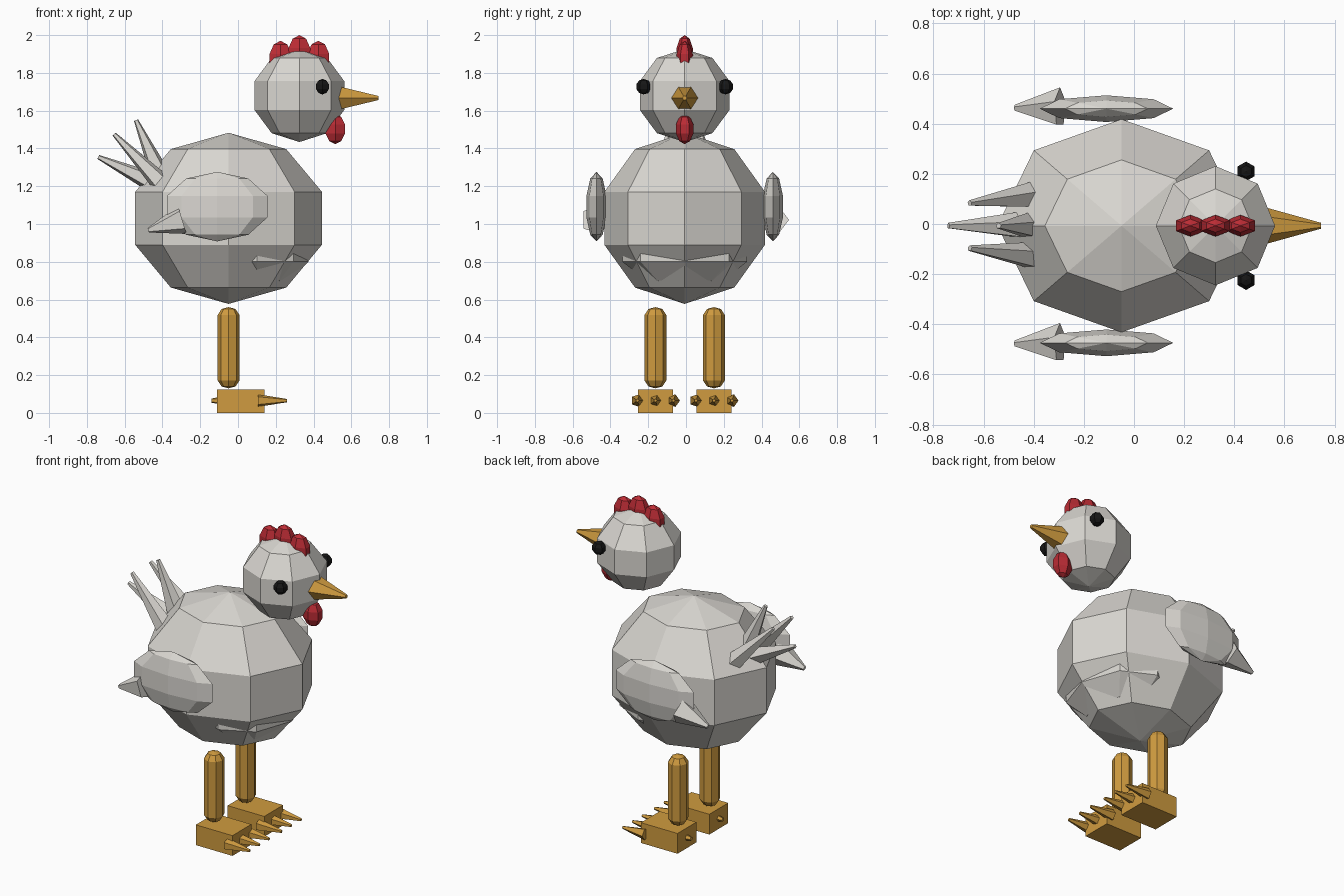
import bpy, bmesh, math
from mathutils import Vector, Matrix

if "Cube" in bpy.data.objects:
    bpy.data.objects.remove(bpy.data.objects["Cube"])

Y0 = -0.007  # symmetry plane of the bird


def material(name, rgb):
    m = bpy.data.materials.new(name)
    m.diffuse_color = (*rgb, 1)
    m.use_nodes = True
    m.node_tree.nodes["Principled BSDF"].inputs["Base Color"].default_value = m.diffuse_color
    return m


WHITE = material("feather_white", (0.70, 0.68, 0.64))
ORANGE = material("leg_orange", (0.63, 0.33, 0.05))
RED = material("comb_red", (0.50, 0.025, 0.035))
BLACK = material("eye_black", (0.008, 0.008, 0.008))


def finish(name, bm, mat):
    bmesh.ops.recalc_face_normals(bm, faces=bm.faces)
    mesh = bpy.data.meshes.new(name)
    bm.to_mesh(mesh)
    bm.free()
    mesh.materials.append(mat)
    ob = bpy.data.objects.new(name, mesh)
    bpy.context.collection.objects.link(ob)
    return ob


def ball(name, centre, radii, mat, segments=8, rings=5):
    """Faceted ellipsoid; y is measured from the symmetry plane."""
    bm = bmesh.new()
    bmesh.ops.create_uvsphere(bm, u_segments=segments, v_segments=rings, radius=1)
    place = Matrix.Translation(Vector(centre) + Vector((0, Y0, 0)))
    bm.transform(place @ Matrix.Diagonal((*radii, 1)))
    return finish(name, bm, mat)


def spike(name, base, tip, r_base, r_tip, mat, sides=5):
    """Blunt cone from base to tip, with one corner pointing to +y."""
    base, tip = Vector(base), Vector(tip)
    d = tip - base
    z = d.normalized()
    y = (Vector((0, 1, 0)) - z * z.y).normalized()
    x = y.cross(z)
    bm = bmesh.new()
    bmesh.ops.create_cone(bm, cap_ends=True, segments=sides,
                          radius1=r_base, radius2=r_tip, depth=d.length)
    rot = Matrix((x, y, z)).transposed().to_4x4()
    bm.transform(Matrix.Translation((base + tip) / 2 + Vector((0, Y0, 0))) @ rot)
    return finish(name, bm, mat)


def box(name, lo, hi, mat):
    lo, hi = Vector(lo), Vector(hi)
    bm = bmesh.new()
    bmesh.ops.create_cube(bm, size=1)
    place = Matrix.Translation((lo + hi) / 2 + Vector((0, Y0, 0)))
    bm.transform(place @ Matrix.Diagonal((*(hi - lo), 1)))
    return finish(name, bm, mat)


def lathe(name, x, y, profile, mat, sides=8):
    """Revolve (radius, z) points around a vertical axis, closed by poles."""
    bm = bmesh.new()
    rows = []
    for r, z in profile:
        rows.append([bm.verts.new((x + r * math.cos(a * math.tau / sides),
                                   y + Y0 + r * math.sin(a * math.tau / sides), z))
                     for a in range(sides)])
    for low, high in zip(rows, rows[1:]):
        for i in range(sides):
            j = (i + 1) % sides
            bm.faces.new((low[i], low[j], high[j], high[i]))
    bmesh.ops.remove_doubles(bm, verts=bm.verts, dist=1e-5)
    return finish(name, bm, mat)


# Body, chest and head
ball("body", (-0.05, 0, 1.03), (0.52, 0.447, 0.453), WHITE)
ball("chest", (0.10, 0, 0.862), (0.288, 0.347, 0.20), WHITE)
ball("head", (0.325, 0, 1.68), (0.25, 0.25, 0.246), WHITE)

# Beak, comb and wattle
spike("beak", (0.50, 0, 1.667), (0.745, 0, 1.667), 0.08, 0.012, ORANGE, 6)
for i, z in enumerate((1.87, 1.90, 1.87)):
    ball(f"comb_{i}", (0.225 + 0.1 * i, 0, z), (0.07, 0.045, 0.10), RED, 6)
ball("wattle", (0.515, 0, 1.503), (0.062, 0.048, 0.08), RED, 6)

# Tail feathers
spike("tail_low", (-0.43, 0, 1.21), (-0.74, 0, 1.355), 0.06, 0.012, WHITE)
spike("tail_high", (-0.40, 0, 1.23), (-0.54, 0, 1.55), 0.06, 0.012, WHITE)

# Paired parts
leg_profile = [(0, 0.13), (0.037, 0.14), (0.058, 0.172),
               (0.058, 0.518), (0.037, 0.55), (0, 0.56)]
for side, s in (("right", -1), ("left", 1)):
    spike(f"tail_{side}", (-0.41, s * 0.12, 1.22), (-0.655, s * 0.09, 1.475),
          0.055, 0.012, WHITE)
    ball(f"eye_{side}", (0.447, s * 0.217, 1.727), (0.041, 0.041, 0.041), BLACK, 6)
    ball(f"wing_{side}", (-0.11, s * 0.467, 1.092), (0.28, 0.056, 0.184), WHITE)
    spike(f"wing_feather_{side}", (-0.295, s * 0.47, 1.022),
          (-0.475, s * 0.47, 0.967), 0.082, 0.013, WHITE)

    # Leg, foot block and toes
    y = s * 0.155
    lathe(f"leg_{side}", -0.05, y, leg_profile, ORANGE)
    box(f"foot_{side}", (-0.11, y - 0.092, 0), (0.14, y + 0.092, 0.125), ORANGE)
    for k in (-1, 0, 1):
        spike(f"toe_{side}_{k + 1}", (0.105, y + k * 0.095, 0.065),
              (0.26, y + k * 0.095, 0.065), 0.035, 0.009, ORANGE)
    spike(f"back_toe_{side}", (-0.04, y, 0.065), (-0.14, y, 0.065),
          0.03, 0.012, ORANGE)
